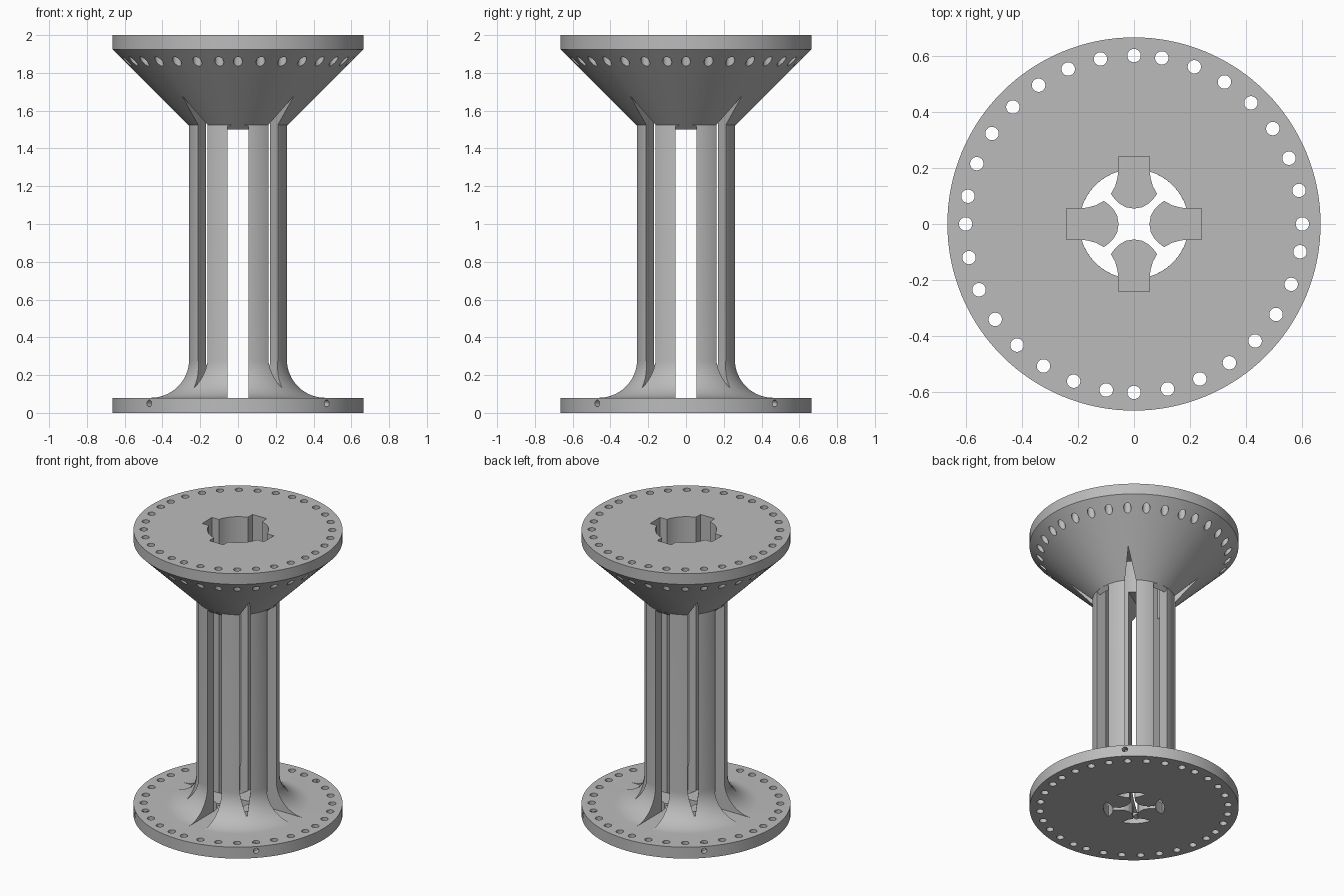
import bpy, bmesh
from math import sin, cos, pi, radians
from mathutils import Matrix, Vector

cube = bpy.data.objects.get("Cube")
if cube:
    bpy.data.objects.remove(cube)

RIM, BORE, SHAFT, BASE, TOP = 0.665, 0.195, 0.265, 0.08, 2.0
SEGS = 128

grey = bpy.data.materials.new("light_grey")
grey.use_nodes = True
colour = (0.5, 0.5, 0.5, 1)
grey.diffuse_color = colour
grey.node_tree.nodes["Principled BSDF"].inputs["Base Color"].default_value = colour


def loft(bm, rings, turn=0.0):
    """Closed solid through matching rings of points, turned about z."""
    rot = Matrix.Rotation(turn, 4, "Z")
    loops = [[bm.verts.new(rot @ Vector(p)) for p in ring] for ring in rings]
    n = len(loops[0])
    for a, b in zip(loops, loops[1:]):
        for i in range(n):
            j = (i + 1) % n
            bm.faces.new((a[i], a[j], b[j], b[i]))
    bm.faces.new(loops[0][::-1])
    bm.faces.new(loops[-1])


def finish(bm, name):
    bmesh.ops.recalc_face_normals(bm, faces=bm.faces[:])
    mesh = bpy.data.meshes.new(name)
    bm.to_mesh(mesh)
    bm.free()
    mesh.materials.append(grey)
    obj = bpy.data.objects.new(name, mesh)
    bpy.context.collection.objects.link(obj)
    return obj


def circle(radius, count):
    return [(radius * cos(2 * pi * i / count), radius * sin(2 * pi * i / count))
            for i in range(count)]


# Turned body: base disc, concave flare, shaft, cone and top disc
FILLET = 0.2
flare = [(SHAFT + FILLET - FILLET * sin(t * pi / 32),
          BASE + FILLET - FILLET * cos(t * pi / 32)) for t in range(17)]
profile = [(0, 0), (RIM, 0), (RIM, BASE)] + flare + [
    (SHAFT, 1.525), (RIM, 1.925), (RIM, TOP), (BORE, TOP), (BORE, BASE), (0, BASE)]
bm = bmesh.new()
verts = [bm.verts.new((r, 0, z)) for r, z in profile]
edges = [bm.edges.new(pair) for pair in zip(verts, verts[1:])]
bmesh.ops.spin(bm, geom=verts + edges, axis=(0, 0, 1), cent=(0, 0, 0),
               angle=2 * pi, steps=SEGS, use_duplicate=False)
bmesh.ops.remove_doubles(bm, verts=bm.verts[:], dist=1e-4)
bmesh.ops.dissolve_degenerate(bm, edges=bm.edges[:], dist=1e-5)
spool = finish(bm, "spool_body")

cutters = []

# Four straight slots through the shaft, continuing up the bore as keyways
slot = [(0.12, BASE), (0.6, BASE), (0.6, 0.4), (0.3, 1.4), (0.27, 1.53),
        (0.24, 1.5), (0.24, 2.1), (0.12, 2.1)]
bm = bmesh.new()
for k in range(4):
    loft(bm, [[(r, y, z) for r, z in slot] for y in (-0.055, 0.055)], k * pi / 2)
cutters.append(finish(bm, "slot_cutter"))

# Four pointed wedge slots on the diagonals
bm = bmesh.new()
for k in range(4):
    loft(bm, [[(0.15, -0.061, z), (tip, 0, z), (0.15, 0.061, z)]
              for z, tip in ((BASE, 0.3), (0.28, 0.42), (1.7, 0.42))],
         pi / 4 + k * pi / 2)
bmesh.ops.triangulate(bm, faces=bm.faces[:])
cutters.append(finish(bm, "wedge_cutter"))

# Cross-shaped opening with flared arms in the base
side = [(0, 0.055), (0.03, 0.06), (0.055, 0.075), (0.078, 0.1), (0.082, 0.108),
        (0.067, 0.135), (0.059, 0.165), (0.056, 0.187)]
arc = [(BORE * sin(radians(a)), BORE * cos(radians(a))) for a in range(20, 71, 5)]
quarter = side + arc + [(y, x) for x, y in side[:0:-1]]
outline = []
for k in range(4):
    rot = Matrix.Rotation(-k * pi / 2, 2)
    outline += [tuple(rot @ Vector(p)) for p in quarter]
bm = bmesh.new()
loft(bm, [[(x, y, z) for x, y in outline] for z in (-0.1, 0.2)])
cutters.append(finish(bm, "base_opening_cutter"))

# Rings of eight small holes per quadrant through both flanges
bm = bmesh.new()
for k in range(4):
    for i in range(8):
        loft(bm, [[(0.6 + x, y, z) for x, y in circle(0.024, 20)] for z in (-0.1, 2.1)],
             radians(90 * k + 11.5 * i))
cutters.append(finish(bm, "rim_hole_cutter"))

# Radial holes in the edge of the base
bm = bmesh.new()
for k in range(4):
    loft(bm, [[(r, y, 0.05 + z) for y, z in circle(0.018, 16)] for r in (0.17, 0.75)],
         pi / 4 + k * pi / 2)
cutters.append(finish(bm, "radial_hole_cutter"))

# Cut, then remove the helpers
bpy.ops.object.select_all(action="DESELECT")
bpy.context.view_layer.objects.active = spool
spool.select_set(True)
for cutter in cutters:
    mod = spool.modifiers.new(cutter.name, "BOOLEAN")
    mod.operation, mod.solver, mod.object = "DIFFERENCE", "EXACT", cutter
    bpy.ops.object.modifier_apply(modifier=mod.name)
    bpy.data.objects.remove(cutter)
bpy.ops.object.shade_smooth_by_angle(angle=radians(30))
